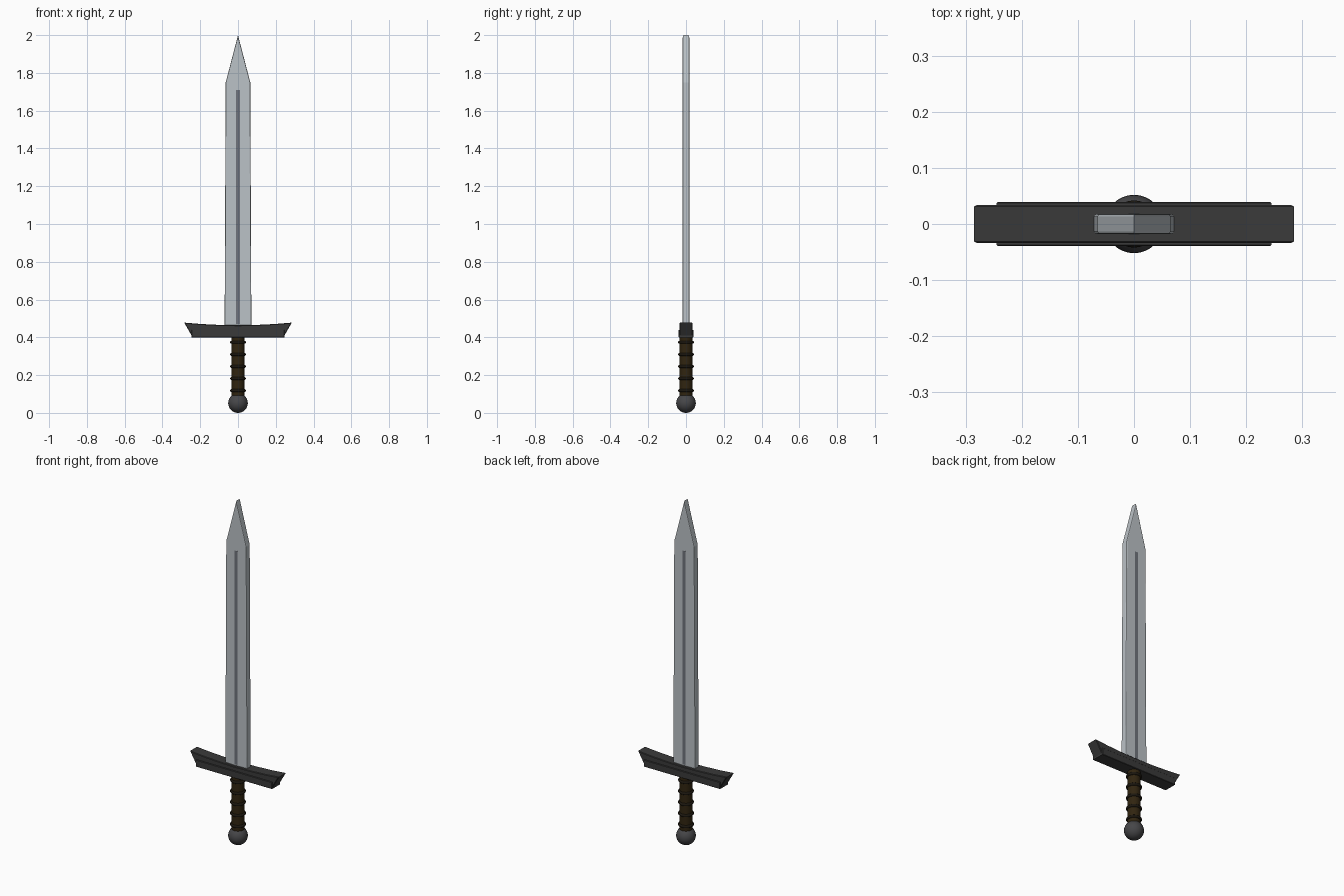
import bpy, bmesh, math

if "Cube" in bpy.data.objects:
    bpy.data.objects.remove(bpy.data.objects["Cube"])

def material(name, rgb):
    m = bpy.data.materials.new(name)
    m.diffuse_color = (*rgb, 1)
    m.use_nodes = True
    m.node_tree.nodes["Principled BSDF"].inputs["Base Color"].default_value = m.diffuse_color
    return m

steel = material("steel", (0.50, 0.54, 0.57))
groove_grey = material("groove grey", (0.16, 0.175, 0.20))
dark_iron = material("dark iron", (0.042, 0.042, 0.042))
pommel_iron = material("pommel iron", (0.062, 0.062, 0.066))
leather = material("leather", (0.030, 0.018, 0.005))
cord = material("dark cord", (0.012, 0.009, 0.005))

def extrude_profile(name, points, half_y, mat, bevel=0.0, segments=1):
    """Extrude an x-z outline along y and soften the outline edges."""
    bm = bmesh.new()
    face = bm.faces.new([bm.verts.new((x, -half_y, z)) for x, z in points])
    out = bmesh.ops.extrude_face_region(bm, geom=[face])
    for v in out["geom"]:
        if isinstance(v, bmesh.types.BMVert):
            v.co.y = half_y
    bmesh.ops.recalc_face_normals(bm, faces=bm.faces)
    if bevel:
        rim = [e for e in bm.edges if abs(e.verts[0].co.y - e.verts[1].co.y) < 1e-6]
        bmesh.ops.bevel(bm, geom=rim, offset=bevel, segments=segments,
                        profile=0.5, affect='EDGES')
    me = bpy.data.meshes.new(name)
    bm.to_mesh(me)
    bm.free()
    ob = bpy.data.objects.new(name, me)
    bpy.context.collection.objects.link(ob)
    me.materials.append(mat)
    return ob

def finish(name, mat, angle=40):
    ob = bpy.context.object
    ob.name = name
    ob.data.materials.append(mat)
    bpy.ops.object.shade_smooth_by_angle(angle=math.radians(angle))
    return ob

# Blade: slightly tapered, with a chisel point
extrude_profile("blade", [(-0.071, 0.44), (0.071, 0.44), (0.065, 1.75),
                          (0, 2.0), (-0.065, 1.75)], 0.018, steel, 0.005, 2)

# Fuller stripe on both faces of the blade
extrude_profile("fuller", [(-0.010, 0.47), (0.010, 0.47), (0.010, 1.71),
                           (-0.010, 1.71)], 0.019, groove_grey)

# Guard: flared upper bar with a gently dished top, and a wider lower bar
top = [(x, 0.464 + 0.014 * (x / 0.285) ** 2)
       for x in (0.285, 0.2, 0.1, 0, -0.1, -0.2, -0.285)]
extrude_profile("guard_upper", [(-0.243, 0.405), (0.243, 0.405)] + top,
                0.034, dark_iron, 0.003)
extrude_profile("guard_lower", [(-0.245, 0.40), (0.245, 0.40),
                                (0.245, 0.44), (-0.245, 0.44)],
                0.039, dark_iron, 0.002)

# Grip
bpy.ops.mesh.primitive_cylinder_add(vertices=32, radius=0.034, depth=0.33,
                                    location=(0, 0, 0.245))
finish("grip", leather)

# Cord rings around the grip
for i in range(5):
    bpy.ops.mesh.primitive_torus_add(major_segments=32, minor_segments=10,
                                     major_radius=0.034, minor_radius=0.008,
                                     location=(0, 0, 0.118 + 0.064 * i))
    finish(f"grip_ring_{i + 1}", cord, 60)

# Pommel
bpy.ops.mesh.primitive_uv_sphere_add(segments=32, ring_count=16, radius=0.052,
                                     location=(0, 0, 0.052))
finish("pommel", pommel_iron)
